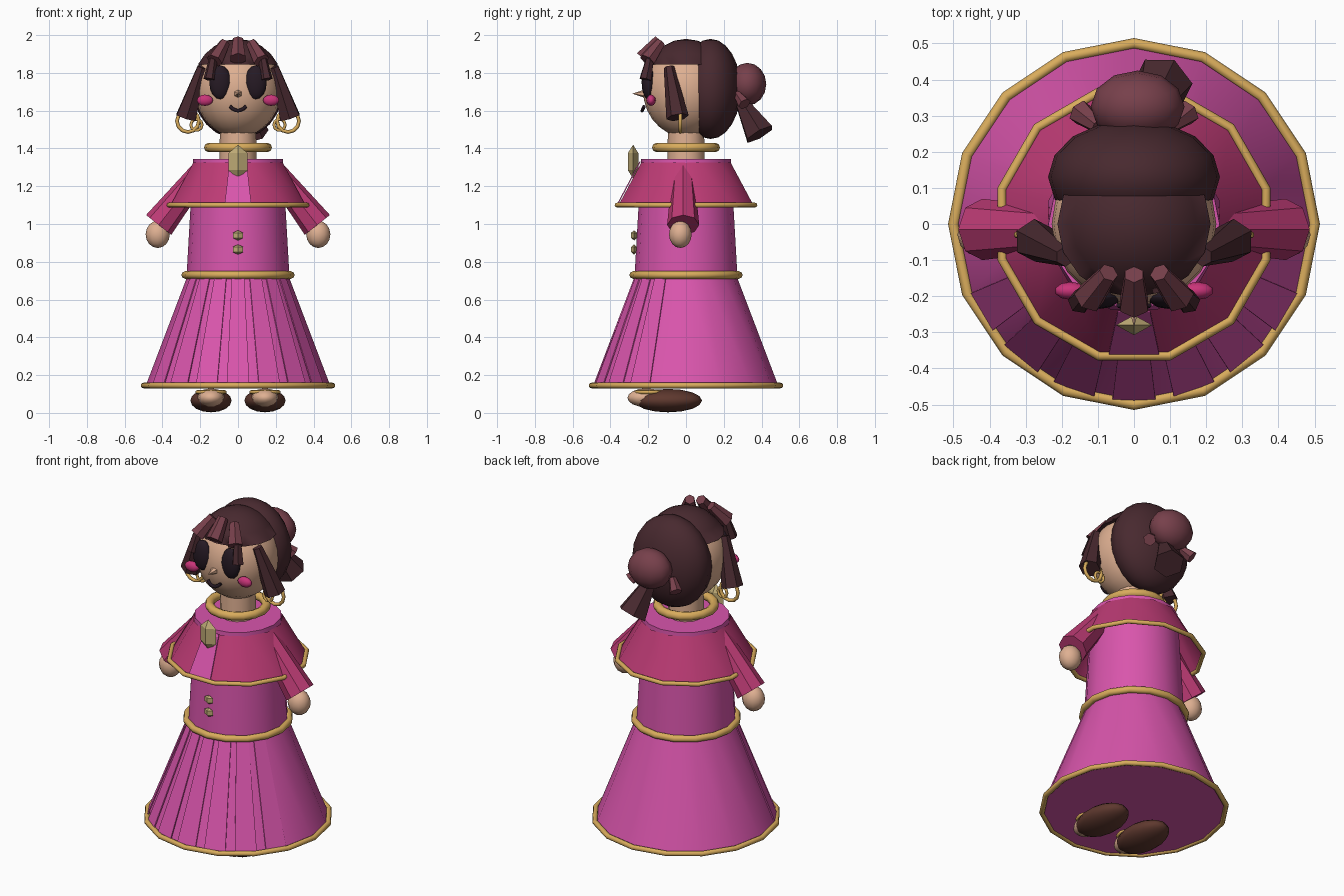
import bpy
import math
from mathutils import Vector

if "Cube" in bpy.data.objects:
    bpy.data.objects.remove(bpy.data.objects["Cube"], do_unlink=True)


def material(name, hex_colour):
    def channel(i):
        c = int(hex_colour[i:i + 2], 16) / 255
        return c / 12.92 if c < 0.04045 else ((c + 0.055) / 1.055) ** 2.4
    colour = (channel(0), channel(2), channel(4), 1)
    m = bpy.data.materials.new(name)
    m.use_nodes = True
    m.diffuse_color = colour
    m.node_tree.nodes["Principled BSDF"].inputs["Base Color"].default_value = colour
    return m


pink = material("pink cloth", "D955AC")
crimson = material("crimson cloth", "BD3B75")
gold = material("gold", "D9AC5C")
pale = material("pale gold", "C2AE78")
skin = material("skin", "DFB092")
dark = material("dark hair", "48292F")
auburn = material("auburn hair", "77404B")
black = material("eye black", "261A24")
rose = material("rose cheek", "C93479")
brown = material("brown leather", "5E382E")


def finish(name, mat, angle=40):
    ob = bpy.context.object
    ob.name = name
    ob.data.materials.clear()
    ob.data.materials.append(mat)
    if angle:
        bpy.ops.object.shade_smooth_by_angle(angle=math.radians(angle))
    return ob


def cone(name, mat, p1, r1, p2, r2, sides=6, angle=0, spin=0, fill='NGON'):
    a, b = Vector(p1), Vector(p2)
    bpy.ops.mesh.primitive_cone_add(vertices=sides, radius1=r1, radius2=r2,
                                    depth=(b - a).length, end_fill_type=fill,
                                    location=(a + b) / 2)
    ob = bpy.context.object
    ob.rotation_euler = (b - a).to_track_quat('Z', 'Y').to_euler()
    ob.rotation_euler.z += math.radians(spin)
    return finish(name, mat, angle)


def ball(name, mat, loc, size, segs=16, rings=10, angle=40):
    bpy.ops.mesh.primitive_uv_sphere_add(segments=segs, ring_count=rings,
                                         radius=1, location=loc)
    bpy.context.object.scale = size
    return finish(name, mat, angle)


def ring(name, mat, loc, major, minor, segs=16, rot=(0, 0, 0)):
    bpy.ops.mesh.primitive_torus_add(major_segments=segs, minor_segments=8,
                                     major_radius=major, minor_radius=minor,
                                     location=loc, rotation=rot)
    return finish(name, mat, 50)


def gem(name, mat, loc, size):
    return ball(name, mat, loc, size, segs=4, rings=2, angle=0)


def plate(name, mat, corners):
    me = bpy.data.meshes.new(name)
    me.from_pydata(corners, [], [(0, 1, 2, 3)])
    me.materials.append(mat)
    ob = bpy.data.objects.new(name, me)
    bpy.context.collection.objects.link(ob)
    solid = ob.modifiers.new("thickness", 'SOLIDIFY')
    solid.thickness = 0.006
    solid.offset = 0
    return ob


# Gown
cone("skirt", pink, (0, 0, 0.14), 0.49, (0, 0, 0.74), 0.262, 16, 40)
cone("bodice", pink, (0, 0, 0.73), 0.272, (0, 0, 1.345), 0.237, 16, 40)
ring("hem_trim", gold, (0, 0, 0.145), 0.5, 0.015)
ring("waist_trim", gold, (0, 0, 0.73), 0.28, 0.02)
for i in range(-3, 4):
    quad = []
    for r, z, side in ((0.492, 0.145, -1), (0.492, 0.145, 1),
                       (0.266, 0.735, 1), (0.266, 0.735, -1)):
        a = math.radians(i * 20 - 90 + side * 7)
        quad.append((r * math.cos(a), r * math.sin(a), z))
    plate("skirt_pleat", pink, quad)

# Cape with front panel
cone("cape", crimson, (0, 0, 1.09), 0.375, (0, 0, 1.325), 0.245, 12, 40, 15, 'NOTHING')
ring("cape_trim", gold, (0, 0, 1.1), 0.378, 0.013, 12, (0, 0, math.radians(15)))
plate("cape_front_panel", pink, [(-0.072, -0.37, 1.09), (0.072, -0.37, 1.09),
                                 (0.045, -0.243, 1.33), (-0.045, -0.243, 1.33)])
gem("brooch", pale, (0, -0.28, 1.33), (0.058, 0.032, 0.09))
for z in (0.94, 0.865):
    gem("button", pale, (0, -0.275, z), (0.032, 0.018, 0.027))

# Neck, head and face
cone("neck", skin, (0, 0, 1.3), 0.1, (0, 0, 1.52), 0.095, 12, 40)
ring("necklace", gold, (0, 0, 1.405), 0.155, 0.025)
ball("head", skin, (0, 0, 1.71), (0.228, 0.228, 0.25), 20, 14)
cone("nose", skin, (0, -0.22, 1.69), 0.022, (0, -0.285, 1.69), 0, 6)
curve = bpy.data.curves.new("mouth", 'CURVE')
curve.dimensions = '3D'
curve.bevel_depth = 0.01
curve.bevel_resolution = 1
curve.use_fill_caps = True
spline = curve.splines.new('POLY')
spline.points.add(6)
for i, p in enumerate(spline.points):
    t = i / 3 - 1
    p.co = (0.042 * t, -0.222 - 0.01 * (1 - t * t), 1.6 + 0.022 * t * t, 1)
curve.materials.append(black)
bpy.context.collection.objects.link(bpy.data.objects.new("mouth", curve))

# Hair cap, trimmed flat by dropping every face below the hairline
cap = ball("hair_cap", dark, (0, 0, 1.71), (0.245, 0.235, 0.27), 16, 12)
for v in cap.data.vertices:
    v.co.z = max(v.co.z, 0.5)
    if v.co.z == 0.5:
        flat = Vector((v.co.x, v.co.y))
        flat = flat.normalized() * min(flat.length, 0.866)
        v.co.x, v.co.y = flat
ball("back_hair", dark, (0, 0.13, 1.715), (0.238, 0.16, 0.265), 16, 12)
ball("bun", auburn, (0.01, 0.325, 1.74), (0.13, 0.1, 0.113), 12, 8)
cone("ponytail", dark, (0.03, 0.29, 1.65), 0.035, (0.08, 0.39, 1.475), 0.085, 6)
cone("middle_bang", auburn, (0, -0.14, 1.975), 0.029, (0, -0.225, 1.875), 0.045)

# Mirrored parts
for s, side in ((1, "left"), (-1, "right")):
    ball(side + "_eye", black, (s * 0.094, -0.2, 1.75), (0.058, 0.035, 0.09), 12, 8)
    ball(side + "_cheek", rose, (s * 0.175, -0.185, 1.655), (0.045, 0.025, 0.03), 10, 6)
    cone(side + "_bang", auburn, (s * 0.07, -0.135, 1.96), 0.028,
         (s * 0.125, -0.205, 1.865), 0.045)
    cone(side + "_small_lock", dark, (s * 0.13, -0.19, 1.88), 0.022,
         (s * 0.15, -0.215, 1.765), 0.034)
    cone(side + "_side_lock", dark, (s * 0.19, -0.09, 1.83), 0.028,
         (s * 0.275, -0.045, 1.565), 0.06)
    cone(side + "_bun_pin", auburn, (s * 0.1, 0.27, 1.69), 0.02,
         (s * 0.15, 0.31, 1.635), 0.036)
    ring(side + "_earring", gold, (s * 0.265, -0.03, 1.545), 0.058, 0.01, 12,
         (math.pi / 2, 0, 0))
    ring(side + "_small_earring", gold, (s * 0.22, -0.03, 1.525), 0.03, 0.008, 10,
         (math.pi / 2, 0, 0))
    cone(side + "_sleeve", crimson, (s * 0.18, -0.015, 1.3), 0.055,
         (s * 0.42, -0.015, 0.995), 0.085, 8)
    ball(side + "_hand", skin, (s * 0.425, -0.03, 0.945), (0.064, 0.06, 0.072), 12, 8)
    ball(side + "_shoe", brown, (s * 0.143, -0.095, 0.065), (0.112, 0.18, 0.062), 14, 8)
    ball(side + "_foot", skin, (s * 0.143, -0.21, 0.08), (0.072, 0.1, 0.05), 12, 8)
    ring(side + "_shoe_strap", gold, (s * 0.143, -0.195, 0.11), 0.073, 0.01, 12)
